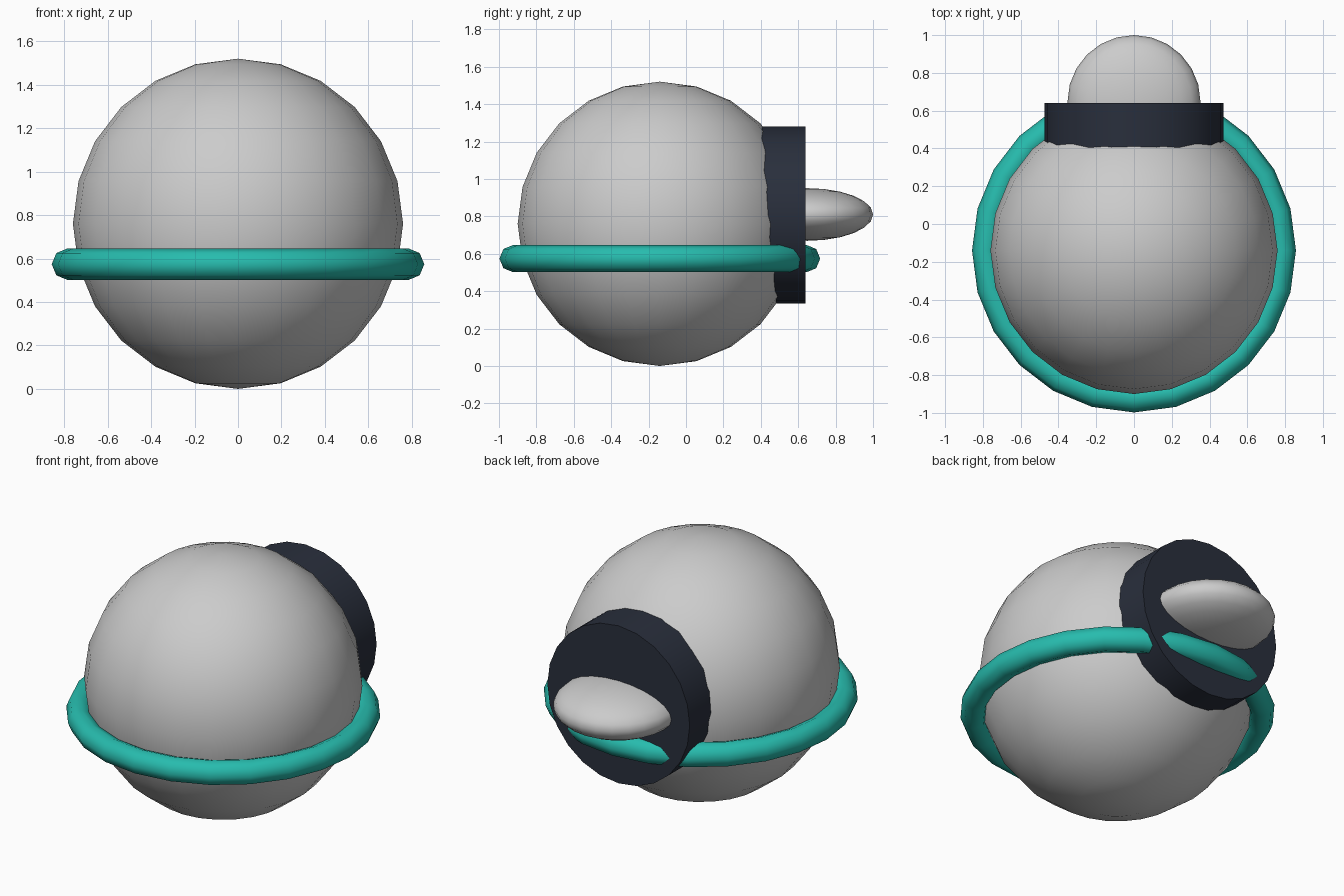
import bpy
from math import pi

if "Cube" in bpy.data.objects:
    bpy.data.objects.remove(bpy.data.objects["Cube"])


def material(name, color):
    m = bpy.data.materials.new(name)
    m.diffuse_color = (*color, 1)
    m.use_nodes = True
    m.node_tree.nodes["Principled BSDF"].inputs["Base Color"].default_value = m.diffuse_color
    return m


def finish(name, mat=None, angle=pi / 6):
    ob = bpy.context.object
    ob.name = name
    bpy.ops.object.transform_apply(location=False, rotation=True, scale=True)
    bpy.ops.object.shade_smooth_by_angle(angle=angle)
    if mat:
        ob.data.materials.append(mat)
    return ob


teal = material("teal", (0.02, 0.50, 0.42))
navy = material("navy", (0.022, 0.028, 0.045))

# Round main body
bpy.ops.mesh.primitive_uv_sphere_add(segments=24, ring_count=12, radius=0.76,
                                     location=(0, -0.14, 0.76))
finish("body")

# Band around the body
bpy.ops.mesh.primitive_torus_add(major_segments=24, minor_segments=8,
                                 major_radius=0.785, minor_radius=0.0725,
                                 location=(0, -0.14, 0.574))
finish("band", teal, angle=pi / 3)

# Dark disc sunk into the back of the body
bpy.ops.mesh.primitive_cylinder_add(vertices=24, radius=0.473, depth=0.26,
                                    location=(0, 0.51, 0.808),
                                    rotation=(pi / 2, 0, 0))
finish("back_disc", navy)

# Flattened knob sticking out of the disc
bpy.ops.mesh.primitive_uv_sphere_add(segments=24, ring_count=12, radius=0.352,
                                     location=(0, 0.648, 0.81))
bpy.context.object.scale = (1, 1, 0.4)
finish("back_knob", angle=pi / 3)
